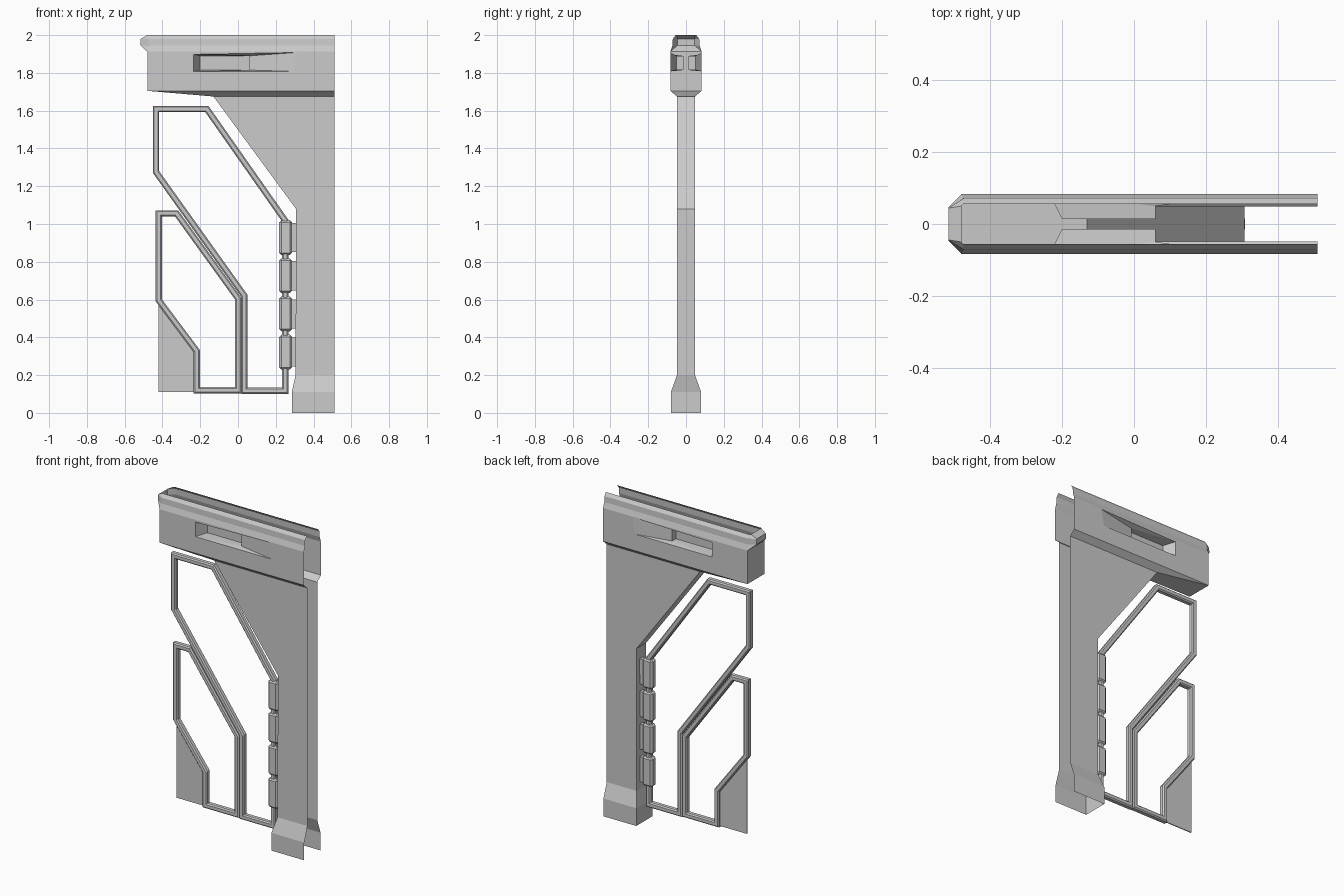
import bpy, bmesh
from mathutils import Vector

cube = bpy.data.objects.get("Cube")
if cube:
    bpy.data.objects.remove(cube, do_unlink=True)

grey = bpy.data.materials.new("plain_grey")
grey.use_nodes = True
grey.diffuse_color = (0.6, 0.6, 0.6, 1)
grey.node_tree.nodes["Principled BSDF"].inputs["Base Color"].default_value = (0.6, 0.6, 0.6, 1)


def finish(bm, name):
    mesh = bpy.data.meshes.new(name)
    bm.to_mesh(mesh)
    bm.free()
    mesh.materials.append(grey)
    obj = bpy.data.objects.new(name, mesh)
    bpy.context.collection.objects.link(obj)
    return obj


def add_face(bm, points):
    bm.faces.new([bm.verts.new(p) for p in points])


# Post, bracket and header: one hollow shell, open at the top, bottom and +x end
END = 0.51


def ring(z, x, half, lip=None):
    """U-shaped section; lip gives (chamfer x, chamfer half width)."""
    xc, hc = lip if lip else (x, half)
    side = [(END, half, z), (xc, half, z), (x, hc, z)]
    return [(px, -py, pz) for px, py, pz in side] + side[::-1]


BODY = 0.083
rings = [
    ring(0, 0.285, 0.08), ring(0.11, 0.285, 0.08),           # foot
    ring(0.2, 0.305, 0.048), ring(1.08, 0.307, 0.048),       # post
    ring(1.675, -0.13, 0.048),                               # bracket
    ring(1.705, -0.48, BODY), ring(1.912, -0.48, BODY),      # header body
    ring(1.945, -0.516, 0.072, (-0.475, 0.046)),             # header lip
    ring(1.98, -0.516, 0.07, (-0.475, 0.044)),
    ring(2.0, -0.48, 0.055, (-0.475, 0.05)),
]
BODY_BAND = 5

bm = bmesh.new()
for band, (low, high) in enumerate(zip(rings, rings[1:])):
    for i in range(5):
        if band == BODY_BAND and i in (0, 4):
            continue
        quad = []
        for p in (low[i + 1], low[i], high[i], high[i + 1]):
            if p not in quad:
                quad.append(p)
        if len(quad) > 2:
            add_face(bm, quad)

# Recessed grips in both header sides, with a ramp towards +x
for s in (-1, 1):
    def at(x, depth, z):
        return (x, s * depth, z)

    outer = [at(-0.48, BODY, 1.705), at(END, BODY, 1.705),
             at(END, BODY, 1.912), at(-0.48, BODY, 1.912)]
    hole = [at(-0.235, BODY, 1.808), at(0.29, BODY, 1.808),
            at(0.31, BODY, 1.908), at(-0.235, BODY, 1.898)]
    pit = [at(-0.2, 0.014, 1.815), at(0.06, 0.014, 1.815),
           at(0.06, 0.014, 1.89), at(-0.2, 0.014, 1.89)]
    ramp_low, ramp_high = at(0.06, 0.05, 1.815), at(0.06, 0.05, 1.89)
    for i in range(4):
        j = (i + 1) % 4
        add_face(bm, [outer[i], outer[j], hole[j], hole[i]])
    add_face(bm, pit)
    add_face(bm, [hole[0], hole[3], pit[3], pit[0]])
    add_face(bm, [pit[1], pit[2], ramp_high, ramp_low])
    add_face(bm, [ramp_low, ramp_high, hole[2], hole[1]])
    add_face(bm, [hole[0], pit[0], pit[1], ramp_low])
    add_face(bm, [hole[0], ramp_low, hole[1]])
    add_face(bm, [hole[3], pit[3], pit[2], ramp_high])
    add_face(bm, [hole[3], ramp_high, hole[2]])

bmesh.ops.remove_doubles(bm, verts=bm.verts, dist=0.0005)
bmesh.ops.recalc_face_normals(bm, faces=bm.faces)
front = min(bm.faces, key=lambda f: f.calc_center_median().y)
if front.normal.y > 0:
    bmesh.ops.reverse_faces(bm, faces=bm.faces)
finish(bm, "post_and_header")


# Window frames: closed mitred sweeps of a chamfered square bar
def frame(name, path, half=0.0165, depth=0.018, cut=0.007):
    quarter = [(half, depth - cut), (half - cut, depth)]
    section = (quarter + [(-u, v) for u, v in quarter[::-1]]
               + [(-u, -v) for u, v in quarter] + [(u, -v) for u, v in quarter[::-1]])
    points = [Vector(p) for p in path]
    n = len(points)
    bm = bmesh.new()
    loops = []
    for i, p in enumerate(points):
        d0 = (p - points[i - 1]).normalized()
        d1 = (points[(i + 1) % n] - p).normalized()
        n0, n1 = Vector((-d0.y, d0.x)), Vector((-d1.y, d1.x))
        miter = (n0 + n1) / (1 + n0.dot(n1))
        loops.append([bm.verts.new((p.x + miter.x * u, v, p.y + miter.y * u))
                      for u, v in section])
    for i in range(n):
        a, b = loops[i], loops[(i + 1) % n]
        for k in range(len(section)):
            m = (k + 1) % len(section)
            bm.faces.new([a[k], a[m], b[m], b[k]])
    bmesh.ops.recalc_face_normals(bm, faces=bm.faces)
    return finish(bm, name)


frame("large_window_frame", [(-0.434, 1.275), (-0.434, 1.609), (-0.165, 1.609),
                             (0.25, 1.018), (0.25, 0.117), (0.034, 0.117), (0.034, 0.62)])
frame("small_window_frame", [(-0.42, 0.597), (-0.42, 1.056), (-0.325, 1.056),
                             (0.001, 0.605), (0.001, 0.12), (-0.218, 0.12), (-0.218, 0.327)])


def box(name, center, size, bevel=0):
    bm = bmesh.new()
    bmesh.ops.create_cube(bm, size=1)
    bmesh.ops.scale(bm, vec=size, verts=bm.verts)
    bmesh.ops.translate(bm, vec=center, verts=bm.verts)
    if bevel:
        bmesh.ops.bevel(bm, geom=bm.edges[:], offset=bevel, segments=1, affect='EDGES')
    return finish(bm, name)


# Hinges along the post, each with a mounting plate
for i in range(4):
    z = 0.928 - 0.202 * i
    box(f"hinge_{i + 1}", (0.252, 0, z), (0.068, 0.05, 0.185), 0.012)
    box(f"hinge_plate_{i + 1}", (0.293, 0, z), (0.032, 0.03, 0.155))

# Thin corner panel below the small window
bm = bmesh.new()
add_face(bm, [(-0.42, -0.003, 0.11), (-0.222, -0.003, 0.11),
              (-0.222, -0.003, 0.33), (-0.42, -0.003, 0.595)])
out = bmesh.ops.extrude_face_region(bm, geom=bm.faces[:])["geom"]
bmesh.ops.translate(bm, vec=(0, 0.006, 0),
                    verts=[g for g in out if isinstance(g, bmesh.types.BMVert)])
bmesh.ops.recalc_face_normals(bm, faces=bm.faces)
finish(bm, "corner_panel")
